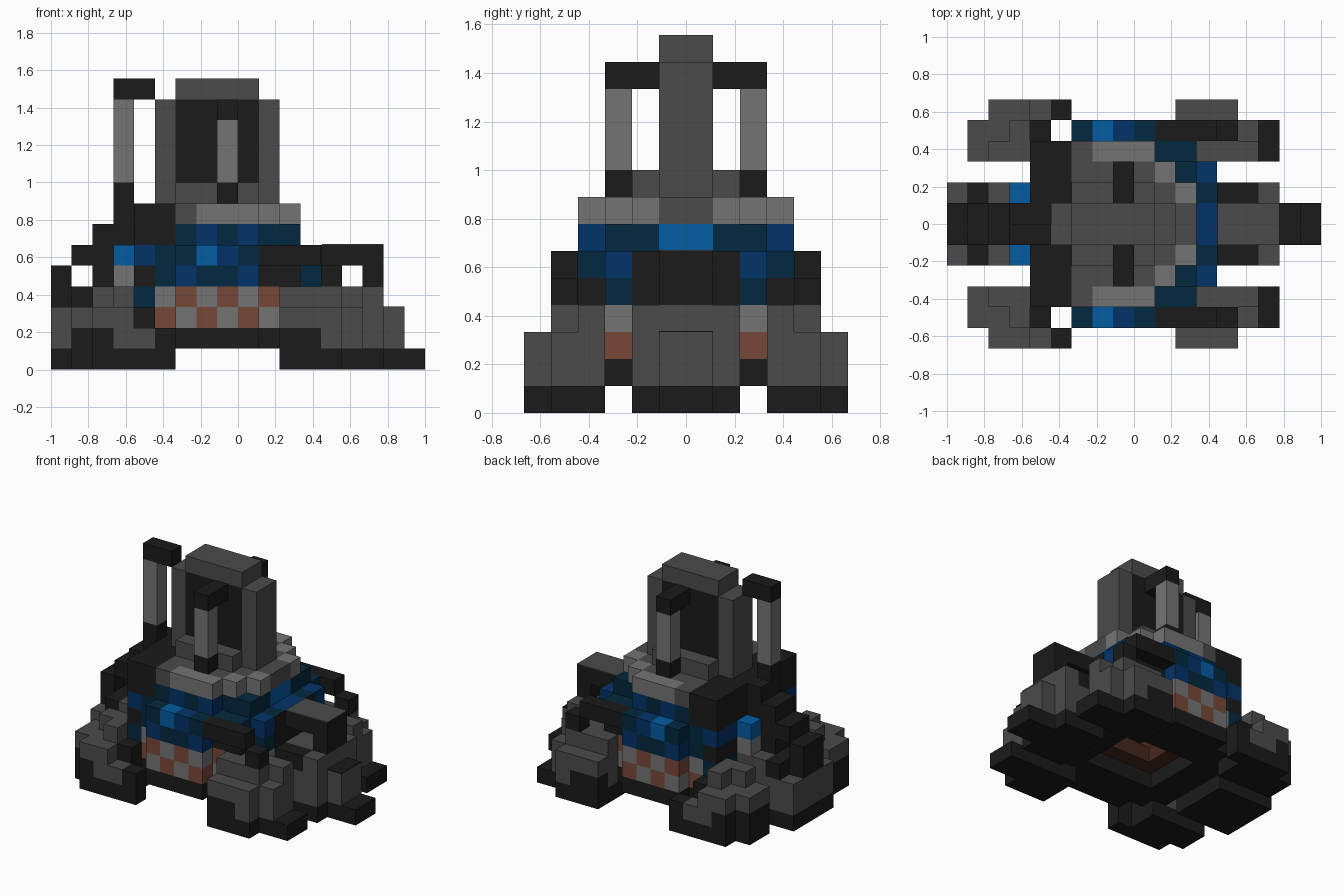
import bpy, bmesh
from mathutils import Vector

if "Cube" in bpy.data.objects:
    bpy.data.objects.remove(bpy.data.objects["Cube"], do_unlink=True)

U = 1 / 9  # edge of one block
COLOURS = {
    "black": (.011, .011, .011), "gray": (.07, .07, .07), "light_gray": (.175, .175, .175),
    "teal": (.001, .022, .05), "blue": (.001, .033, .14), "bright_blue": (.001, .107, .37),
    "rust": (.185, .064, .04), "dark_rust": (.06, .02, .013), "tan": (.36, .15, .09),
    "orange": (.42, .17, .03),
}
NAMES = list(COLOURS)
CODE = dict(k="black", g="gray", l="light_gray", t="teal", b="blue", s="bright_blue")
MATS = []
for name, rgb in COLOURS.items():
    mat = bpy.data.materials.new(name)
    mat.use_nodes = True
    mat.diffuse_color = (*rgb, 1)
    mat.node_tree.nodes["Principled BSDF"].inputs["Base Color"].default_value = (*rgb, 1)
    MATS.append(mat)

cells = {}  # block position -> (part, colour)


def fill(part, colour, xs, bands, zs):
    """Fill a range of blocks on both sides of the middle plane."""
    for x in range(*xs):
        for z in range(*zs):
            for b in range(*bands):
                for y in (b, -1 - b):
                    if colour is None:
                        cells.pop((x, y, z), None)
                    else:
                        cells[x, y, z] = (part, colour)


def row(part, codes, start, band, z):
    """Fill one row of blocks along x, one letter per colour."""
    for i, c in enumerate(codes):
        fill(part, CODE[c], (start + i, start + i + 1), (band, band + 1), (z, z + 1))


def finish(name, bm):
    mesh = bpy.data.meshes.new(name)
    bm.to_mesh(mesh)
    bm.free()
    for m in MATS:
        mesh.materials.append(m)
    bpy.context.collection.objects.link(bpy.data.objects.new(name, mesh))


# Round hull: layers of rows, shorter towards the sides
SPANS = [(-5, 4), (-5, 4), (-5, 4), (-5, 3), (-3, 1)]
PATTERN = {4: "ktbttbkkt", 5: "bttsbtttb"}
for band, (a, b) in enumerate(SPANS):
    fill("hull", "black", (a, b), (band, band + 1), (1, 2))
    for z in (2, 3):
        for x in range(a, b):
            rust = (x + z + (x == 3)) % 2 == 0
            colour = "rust" if rust else "light_gray"
            if x == -5:
                colour = "black" if z == 2 else "teal"
            fill("hull", colour, (x, x + 1), (band, band + 1), (z, z + 1))
    for z, codes in PATTERN.items():
        row("hull", codes[a + 5:b + 5], a, band, z)
fill("hull", "teal", (3, 4), (1, 2), (5, 6))
fill("hull", "black", (3, 4), (0, 2), (4, 5))
for band, codes in enumerate(["kktbtbts", "kktbtbtt", "kktbtbtt", "kktbtb"]):
    row("hull", codes, -5, band, 6)

# Stepped opening in the underside
fill("hull", None, (-3, 2), (0, 2), (1, 2))
fill("hull", "dark_rust", (-3, 2), (0, 2), (2, 3))
fill("hull", None, (-2, 1), (0, 1), (2, 3))
fill("hull", "tan", (-2, 1), (0, 1), (3, 4))
fill("hull", None, (-1, 0), (0, 1), (3, 4))
fill("hull", "orange", (-1, 0), (0, 1), (4, 5))

# Deck with a pale rim, and the raised plinth
for band, codes in enumerate(["kkgggggg", "kkgggggl", "kkggggl", "kkglll"]):
    row("deck", codes, -5, band, 7)
fill("deck", "gray", (-3, 1), (1, 2), (8, 9))

# Tower: framed dark panel
fill("tower", "gray", (-4, 2), (0, 1), (8, 13))
fill("tower", "black", (-3, 1), (0, 1), (9, 13))
fill("tower", "gray", (-3, 1), (0, 1), (13, 14))

# Side handles
fill("side_handle", "black", (-1, 0), (2, 3), (8, 9))
fill("side_handle", "light_gray", (-1, 0), (2, 3), (9, 12))
fill("side_handle", "black", (-1, 0), (1, 3), (12, 13))

# Bent pipe down the back
for xs, zs in [((-9, -8), (3, 5)), ((-8, -5), (5, 6)), ((-7, -5), (6, 7)),
               ((-6, -5), (7, 8)), ((-7, -5), (4, 5))]:
    fill("back_pipe", "black", xs, (0, 1), zs)
row("back_pipe", "l", -6, 1, 4)
row("back_pipe", "s", -6, 1, 5)

# Back foot
fill("back_foot", "black", (-9, -5), (0, 2), (0, 1))
fill("back_foot", "gray", (-9, -5), (0, 2), (1, 3))
fill("back_foot", "gray", (-8, -5), (0, 2), (3, 4))
fill("back_foot", "black", (-8, -7), (0, 2), (3, 4))

# Nose foot with a bent arm
fill("nose_foot", "black", (4, 9), (0, 1), (0, 1))
fill("nose_foot", "black", (4, 7), (1, 2), (0, 1))
fill("nose_foot", "gray", (4, 8), (0, 1), (1, 3))
fill("nose_foot", "gray", (4, 7), (0, 2), (1, 4))
fill("nose_foot", "black", (4, 6), (1, 2), (3, 4))
fill("nose_arm", "black", (4, 6), (0, 1), (5, 6))
fill("nose_arm", "black", (6, 7), (0, 1), (4, 6))

# Side legs towards the nose, with arms and low toes
fill("fore_leg", "black", (2, 7), (3, 5), (0, 1))
fill("fore_leg", "gray", (3, 6), (3, 4), (1, 4))
fill("fore_leg", "gray", (2, 6), (4, 5), (1, 3))
fill("fore_leg", "gray", (2, 5), (4, 5), (3, 4))
fill("fore_leg", "black", (2, 5), (5, 6), (0, 1))
fill("fore_leg", "gray", (2, 5), (5, 6), (1, 3))
fill("fore_leg", "black", (2, 4), (5, 6), (1, 2))
fill("fore_arm", "black", (1, 4), (4, 5), (5, 6))
fill("fore_arm", "black", (4, 5), (4, 5), (4, 5))

# Side legs towards the back
fill("hind_leg", "black", (-8, -4), (3, 5), (0, 1))
fill("hind_leg", "gray", (-8, -5), (3, 5), (1, 3))
fill("hind_leg", "gray", (-7, -5), (3, 4), (3, 4))
fill("hind_leg", "gray", (-6, -5), (4, 5), (3, 4))
fill("hind_leg", "black", (-8, -6), (3, 5), (1, 2))
fill("hind_leg", "black", (-5, -4), (4, 5), (1, 3))
fill("hind_leg", "black", (-7, -3), (5, 6), (0, 2))
fill("hind_leg", "gray", (-6, -4), (5, 6), (1, 2))
fill("hind_leg", "gray", (-7, -5), (5, 6), (2, 3))

# Turn the blocks of each part into a shell of exposed faces
AXES = [Vector(v) for v in ((1, 0, 0), (0, 1, 0), (0, 0, 1))]
for part in sorted({p for p, _ in cells.values()}):
    bm = bmesh.new()
    for pos, (owner, colour) in cells.items():
        if owner != part:
            continue
        centre = Vector(pos) + Vector((.5, .5, .5))
        for i, n in enumerate(AXES):
            s, t = AXES[i - 2] / 2, AXES[i - 1] / 2
            for sign in (1, -1):
                if tuple(int(c) for c in Vector(pos) + n * sign) in cells:
                    continue
                c = centre + n * sign / 2
                corners = [c - s - t, c + s - t, c + s + t, c - s + t][::sign]
                face = bm.faces.new([bm.verts.new(v * U) for v in corners])
                face.material_index = NAMES.index(colour)
    bmesh.ops.remove_doubles(bm, verts=bm.verts, dist=1e-4)
    finish(part, bm)


def block(name, colour, lo, hi):
    """A single loose box given by two corners in block units."""
    bm = bmesh.new()
    bmesh.ops.create_cube(bm, size=1)
    for v in bm.verts:
        v.co = Vector([(hi[i] if v.co[i] > 0 else lo[i]) * U for i in range(3)])
    for f in bm.faces:
        f.material_index = NAMES.index(colour)
    finish(name, bm)


# Tall handle beside the centre line
block("back_handle_base", "black", (-6, -1, 8), (-5, 0, 9))
block("back_handle_post", "light_gray", (-6, -1, 9), (-5, 0, 13))
block("back_handle_grip", "black", (-6, -1, 13), (-4, 0, 14))

# Thin painted plates on the nose
block("nose_step", "black", (7, -1, 3), (8, 1, 3.04))
block("nose_panel", "black", (4, -2, 4), (4.04, 2, 6))
block("nose_arm_cap", "gray", (4.04, -1, 6), (7, 1, 6.04))
